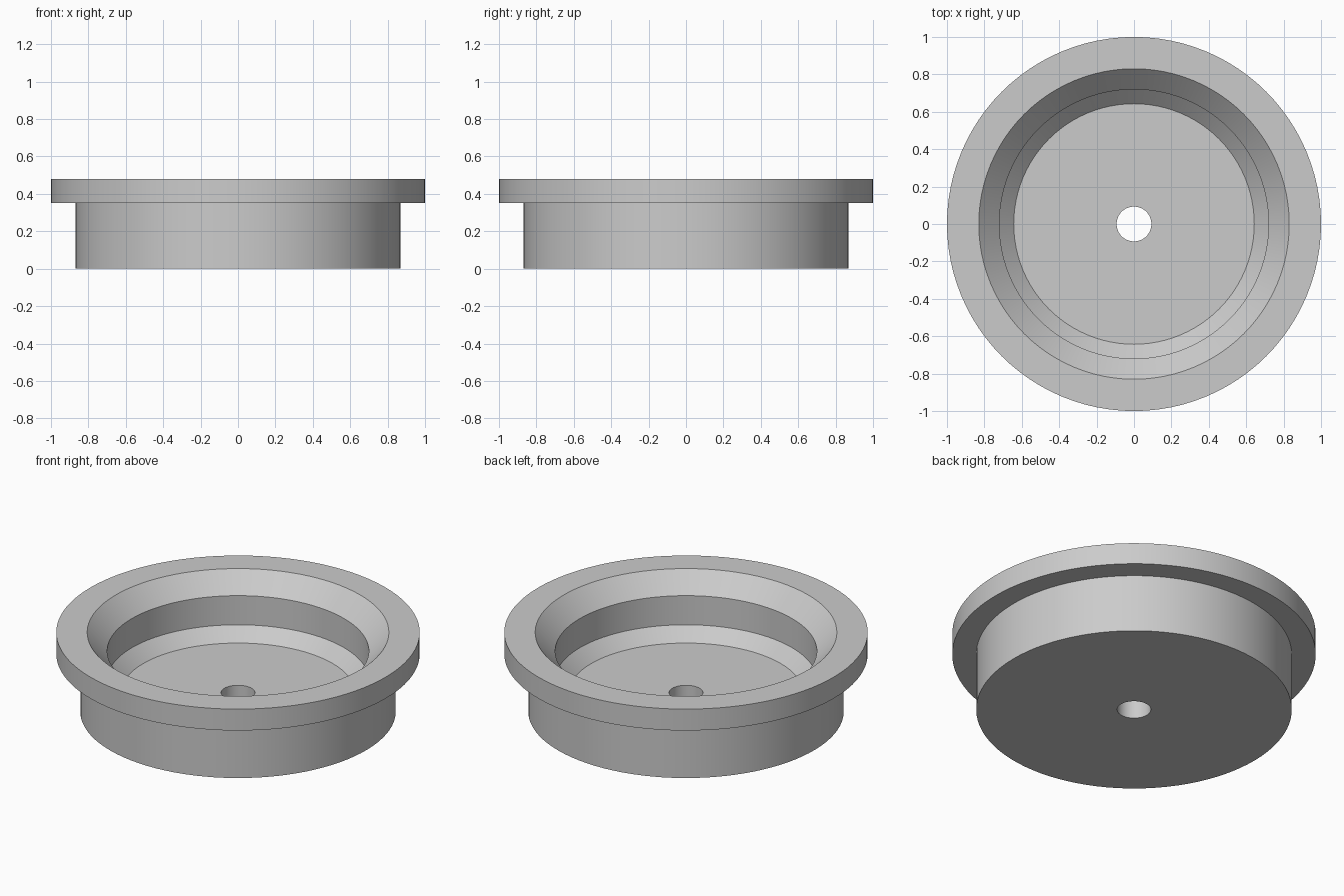
import bpy
import bmesh
import math

SEGMENTS = 96

if "Cube" in bpy.data.objects:
    bpy.data.objects.remove(bpy.data.objects["Cube"], do_unlink=True)

# Single plain grey for the whole part
grey = bpy.data.materials.new("plain_grey")
grey.use_nodes = True
colour = (0.6, 0.6, 0.6, 1.0)
grey.diffuse_color = colour
grey.node_tree.nodes["Principled BSDF"].inputs["Base Color"].default_value = colour

# Cross-section (radius, height), running from the bore up the outside and back in
profile = [
    (0.093, 0.0),     # bore, underside
    (0.868, 0.0),     # body foot
    (0.868, 0.35),    # under the flange
    (1.0, 0.35),      # flange lower edge
    (1.0, 0.48),      # flange upper edge
    (0.83, 0.48),     # mouth chamfer, top
    (0.72, 0.367),    # mouth chamfer, bottom
    (0.72, 0.19),     # inner wall foot
    (0.643, 0.115),   # floor edge
    (0.093, 0.115),   # bore, floor side
]

# Revolve the closed cross-section around z
bm = bmesh.new()
verts = [bm.verts.new((r, 0, z)) for r, z in profile]
edges = [bm.edges.new((a, b)) for a, b in zip(verts, verts[1:] + verts[:1])]
bmesh.ops.spin(bm, geom=verts + edges, cent=(0, 0, 0), axis=(0, 0, 1),
               angle=math.tau, steps=SEGMENTS, use_merge=True)
bmesh.ops.remove_doubles(bm, verts=bm.verts, dist=0.0001)
bmesh.ops.recalc_face_normals(bm, faces=bm.faces)

mesh = bpy.data.meshes.new("flanged_cup")
bm.to_mesh(mesh)
bm.free()
mesh.materials.append(grey)

cup = bpy.data.objects.new("flanged_cup", mesh)
bpy.context.collection.objects.link(cup)

# Smooth round walls, crisp rims
bpy.ops.object.select_all(action="DESELECT")
cup.select_set(True)
bpy.context.view_layer.objects.active = cup
bpy.ops.object.shade_smooth_by_angle(angle=math.radians(30))
